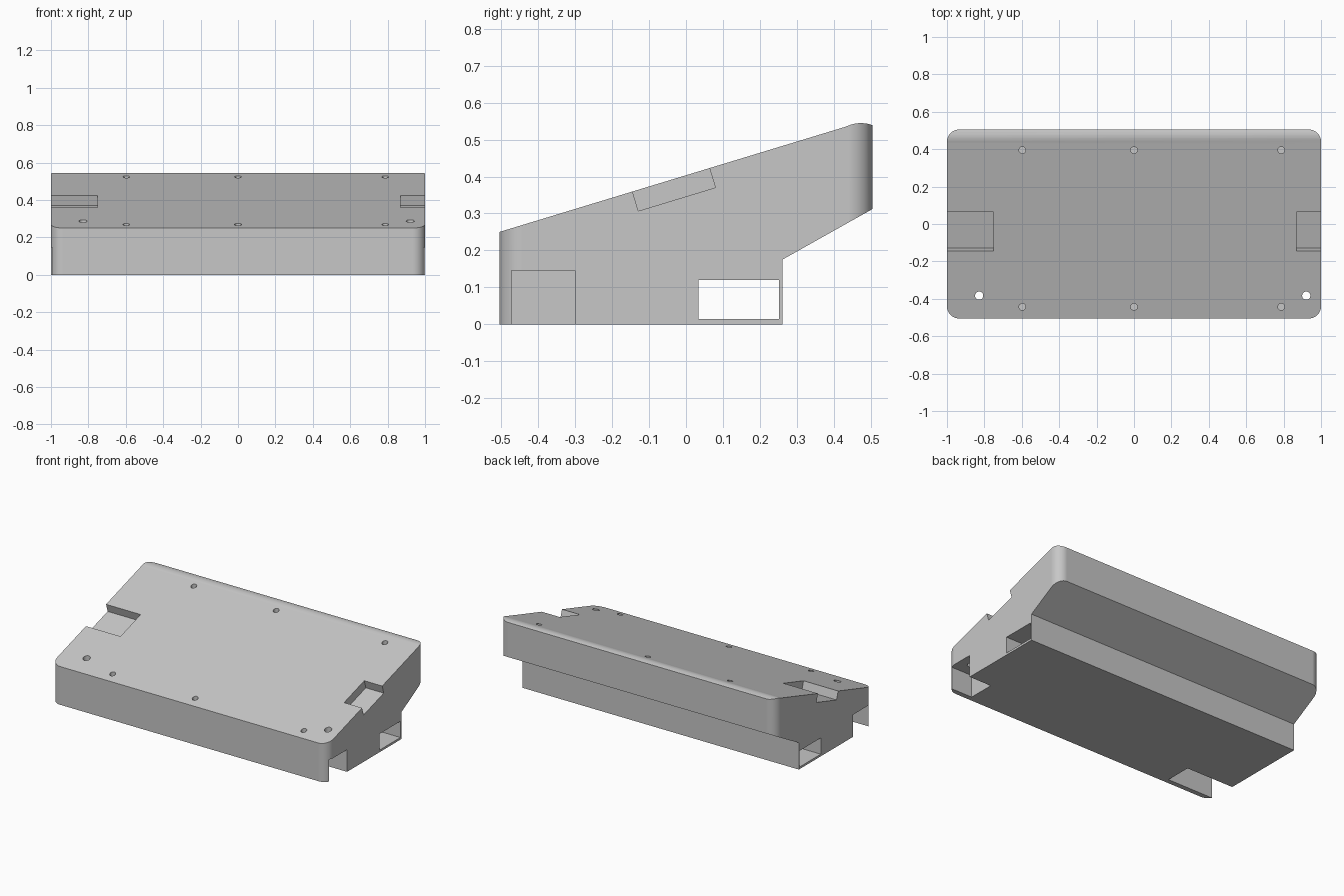
import bpy, bmesh
from math import radians, cos, sin, pi, atan
from mathutils import Vector

cube = bpy.data.objects.get("Cube")
if cube:
    bpy.data.objects.remove(cube, do_unlink=True)

SLOPE = 0.304                      # rise of the sloping lid per unit of depth
grey = bpy.data.materials.new("light_grey")
grey.use_nodes = True
grey.diffuse_color = (0.57, 0.57, 0.57, 1)
grey.node_tree.nodes["Principled BSDF"].inputs["Base Color"].default_value = (0.57, 0.57, 0.57, 1)


def prism(name, points, offset):
    """Extrude a flat outline by an offset vector."""
    bm = bmesh.new()
    face = bm.faces.new([bm.verts.new(p) for p in points])
    grown = bmesh.ops.extrude_face_region(bm, geom=[face])["geom"]
    bmesh.ops.translate(bm, vec=Vector(offset),
                        verts=[v for v in grown if isinstance(v, bmesh.types.BMVert)])
    bmesh.ops.recalc_face_normals(bm, faces=bm.faces)
    mesh = bpy.data.meshes.new(name)
    bm.to_mesh(mesh)
    bm.free()
    obj = bpy.data.objects.new(name, mesh)
    bpy.context.collection.objects.link(obj)
    mesh.materials.append(grey)
    return obj


def side_prism(name, outline, x0, x1):
    return prism(name, [(x0, y, z) for y, z in outline], (x1 - x0, 0, 0))


def rect(y0, y1, z0, z1):
    return [(y0, z0), (y1, z0), (y1, z1), (y0, z1)]


def circle(x, y, r, z, n=24):
    return [(x + r * cos(2 * pi * i / n), y + r * sin(2 * pi * i / n), z) for i in range(n)]


def lid_height(y):
    return 0.25 + (y + 0.505) * SLOPE


def boolean(target, cutter, operation="DIFFERENCE"):
    cutter.hide_render = True
    mod = target.modifiers.new("cut", "BOOLEAN")
    mod.operation, mod.object, mod.solver = operation, cutter, "EXACT"
    bpy.context.view_layer.objects.active = target
    bpy.ops.object.modifier_apply(modifier=mod.name)
    bpy.data.objects.remove(cutter, do_unlink=True)


# Wedge-shaped body with upright front and rounded top back edge
profile = [(-0.505, 0), (0.261, 0), (0.261, 0.175), (0.505, 0.312), (0.505, 0.539),
           (0.492, 0.543), (0.476, 0.545), (0.46, 0.544), (0.445, 0.54),
           (0.43, lid_height(0.43)), (-0.505, lid_height(-0.505))]
body = side_prism("sloped_enclosure", profile, -1.1, 1.1)

# Rounded plan outline
R = 0.065
plan = []
for cx, cy, start in ((1, 1, 0), (-1, 1, 90), (-1, -1, 180), (1, -1, 270)):
    for i in range(13):
        a = radians(start + i * 7.5)
        plan.append((cx * (1 - R) + R * cos(a), cy * (0.505 - R) + R * sin(a), -0.1))
boolean(body, prism("plan_cutter", plan, (0, 0, 1)), "INTERSECT")

# Cable channel running the full width
boolean(body, side_prism("channel_cutter", rect(0.034, 0.252, 0.014, 0.12), -1.2, 1.2))

# Bottom pockets and lid recesses at both ends
t = atan(SLOPE)
along, down = Vector((cos(t), sin(t))), Vector((sin(t), -cos(t)))
origin = Vector((-0.145, lid_height(-0.145)))
recess = [origin - down * 0.1, origin + down * 0.055,
          origin + down * 0.055 + along * 0.218, origin - down * 0.1 + along * 0.218]
for side, pocket, notch in ((-1, 0.66, 0.75), (1, 0.84, 0.87)):
    boolean(body, side_prism("pocket_cutter", rect(-0.473, -0.3, -0.1, 0.145), side * pocket, side * 1.2))
    boolean(body, side_prism("recess_cutter", recess, side * notch, side * 1.2))

# Through holes above the pockets
for x in (-0.828, 0.921):
    boolean(body, prism("through_hole_cutter", circle(x, -0.383, 0.022, 0.1), (0, 0, 0.5)))

# Blind screw holes in the lid
for x in (-0.597, 0, 0.787):
    for y in (-0.443, 0.395):
        boolean(body, prism("screw_hole_cutter", circle(x, y, 0.018, lid_height(y) - 0.1), (0, 0, 0.3)))

# Smooth rounded areas, sharp edges kept
bpy.ops.object.select_all(action="DESELECT")
body.select_set(True)
bpy.context.view_layer.objects.active = body
bpy.ops.object.shade_smooth_by_angle(angle=radians(30))
weighted = body.modifiers.new("even_shading", "WEIGHTED_NORMAL")
weighted.keep_sharp = True
